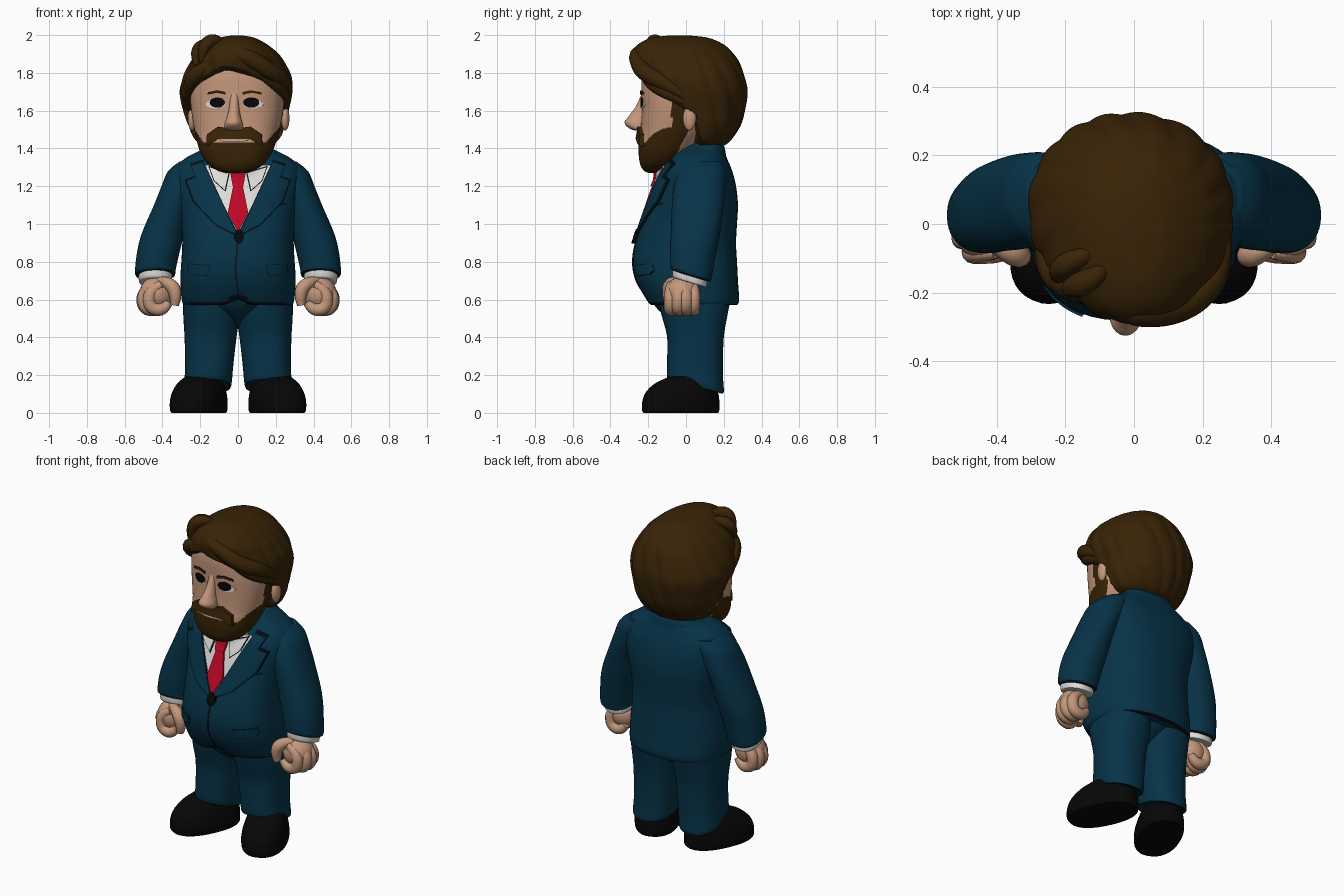
import bpy, bmesh, math
from math import sin, cos, pi, copysign
from mathutils import Vector, Matrix
from mathutils.bvhtree import BVHTree

if "Cube" in bpy.data.objects:
    bpy.data.objects.remove(bpy.data.objects["Cube"], do_unlink=True)


def material(name, r, g, b):
    m = bpy.data.materials.new(name)
    m.use_nodes = True
    m.diffuse_color = (r, g, b, 1)
    bsdf = next(n for n in m.node_tree.nodes if n.type == "BSDF_PRINCIPLED")
    bsdf.inputs["Base Color"].default_value = (r, g, b, 1)
    bsdf.inputs["Roughness"].default_value = 0.8
    return m


SUIT = material("teal suit", 0.002, 0.033, 0.064)
SEAM = material("dark seam", 0.002, 0.005, 0.008)
SKIN = material("skin", 0.55, 0.31, 0.2)
HAIR = material("brown hair", 0.04, 0.017, 0.002)
WHITE = material("white cloth", 0.74, 0.72, 0.7)
RED = material("red tie", 0.53, 0.002, 0.02)
BLACK = material("black", 0.002, 0.002, 0.002)
LIP = material("pale lip", 0.5, 0.34, 0.26)
parts = []


def finish(name, bm, *mats):
    bmesh.ops.recalc_face_normals(bm, faces=bm.faces)
    me = bpy.data.meshes.new(name)
    bm.to_mesh(me)
    bm.free()
    ob = bpy.data.objects.new(name, me)
    bpy.context.collection.objects.link(ob)
    for m in mats:
        me.materials.append(m)
    parts.append(ob)
    return ob


def loft(name, rings, mat, p=2.3, sides=40, steps=4, warp=None):
    """Smooth skin through rings of (z, x0, x1, y0, y1), rounded-box sections."""
    rows = []
    for i in range(len(rings) - 1):
        a, b, c, d = [rings[max(0, min(len(rings) - 1, i + k))] for k in (-1, 0, 1, 2)]
        for s in range(steps + (i == len(rings) - 2)):
            t = s / steps
            rows.append([B + 0.5 * t * (C - A + t * (2 * A - 5 * B + 4 * C - D + t * (3 * (B - C) + D - A)))
                         for A, B, C, D in zip(a, b, c, d)])
    bm = bmesh.new()
    grid = []
    for z, x0, x1, y0, y1 in rows:
        row = []
        for k in range(sides):
            t = 2 * pi * k / sides
            u, v = [copysign(abs(f) ** (2 / p), f) for f in (cos(t), sin(t))]
            co = Vector(((x0 + x1) / 2 + (x1 - x0) / 2 * u, (y0 + y1) / 2 + (y1 - y0) / 2 * v, z))
            row.append(bm.verts.new(warp(co) if warp else co))
        grid.append(row)
    for lo, hi in zip(grid, grid[1:]):
        for k in range(sides):
            n = (k + 1) % sides
            bm.faces.new((lo[k], lo[n], hi[n], hi[k]))
    bm.faces.new(grid[0])
    bm.faces.new(grid[-1])
    return finish(name, bm, mat)


def dark_hem(ob):
    ob.data.materials.append(SEAM)
    for f in ob.data.polygons:
        f.material_index = int(f.normal.z < -.6 and len(f.vertices) == 4)
    return ob


def ball(name, loc, size, mat):
    bm = bmesh.new()
    bmesh.ops.create_uvsphere(bm, u_segments=24, v_segments=16, radius=1)
    bmesh.ops.transform(bm, verts=bm.verts, matrix=Matrix.Translation(loc) @ Matrix.Diagonal((*size, 1)))
    return finish(name, bm, mat)


def tube(name, pts, radius, mat, tip=0.4):
    cu = bpy.data.curves.new(name, "CURVE")
    cu.dimensions = "3D"
    cu.bevel_depth, cu.bevel_resolution, cu.use_fill_caps = radius, 4, True
    sp = cu.splines.new("NURBS")
    sp.points.add(len(pts) - 1)
    for i, (q, co) in enumerate(zip(sp.points, pts)):
        q.co = (*co, 1)
        q.radius = tip if i in (0, len(pts) - 1) else 1
    sp.use_endpoint_u, sp.order_u, sp.resolution_u = True, 3, 6
    tmp = bpy.data.objects.new(name, cu)
    bpy.context.collection.objects.link(tmp)
    bpy.context.view_layer.update()
    bm = bmesh.new()
    bm.from_mesh(bpy.data.meshes.new_from_object(tmp.evaluated_get(bpy.context.evaluated_depsgraph_get())))
    bpy.data.objects.remove(tmp)
    return finish(name, bm, mat)


def plate(name, outline, mat, targets, lift):
    """Flat (x, z) outline draped on the front of the target parts."""
    trees = []
    for ob in targets:
        src = bmesh.new()
        src.from_mesh(ob.data)
        trees.append(BVHTree.FromBMesh(src))
        src.free()
    bm = bmesh.new()
    bm.faces.new([bm.verts.new((x, 0, z)) for x, z in outline])
    for axis in (0, 2):
        vals = [pt[axis // 2] for pt in outline]
        n = int((max(vals) - min(vals)) / 0.02)
        for i in range(1, n + 1):
            co, no = Vector(), Vector()
            co[axis], no[axis] = min(vals) + (max(vals) - min(vals)) * i / (n + 1), 1
            bmesh.ops.bisect_plane(bm, geom=bm.verts[:] + bm.edges[:] + bm.faces[:], plane_co=co, plane_no=no)
    for v in bm.verts:
        hits = [t.ray_cast(Vector((v.co.x, -2, v.co.z)), Vector((0, 1, 0)))[0] for t in trees]
        v.co.y = min([h.y for h in hits if h] or [0]) - lift
    ext = bmesh.ops.extrude_face_region(bm, geom=bm.faces[:])
    for v in ext["geom"]:
        if isinstance(v, bmesh.types.BMVert):
            v.co.y += lift + 0.002
    return finish(name, bm, mat)


def grown(pts, f):
    cx, cz = [sum(q[i] for q in pts) / len(pts) for i in (0, 1)]
    return [(cx + (x - cx) * f, cz + (z - cz) * f) for x, z in pts]


def oval(cx, cz, rx, rz):
    return [(cx + rx * cos(k * pi / 8), cz + rz * sin(k * pi / 8)) for k in range(16)]


def mirror(*obs):
    for ob in obs:
        bm = bmesh.new()
        bm.from_mesh(ob.data)
        bmesh.ops.scale(bm, vec=(-1, 1, 1), verts=bm.verts)
        finish(ob.name.replace("left", "right"), bm, *ob.data.materials)


# Jacket with a cutaway front hem, shirt and neck
def cutaway(co):
    if co.y < 0 and co.z < .68:
        co.z += .03 * max(0, 1 - abs(co.x) / .08) * (.68 - co.z) / .11
    return co


jacket = dark_hem(loft("jacket", [
    (.57, -.27, .27, -.17, .25), (.585, -.295, .295, -.205, .28), (.7, -.305, .305, -.265, .275),
    (.8, -.3, .3, -.283, .27), (.9, -.295, .295, -.268, .265), (1.0, -.3, .3, -.235, .27),
    (1.1, -.315, .315, -.2, .275), (1.2, -.335, .335, -.165, .265), (1.28, -.335, .335, -.13, .245),
    (1.34, -.29, .29, -.095, .22), (1.39, -.2, .2, -.06, .2), (1.43, -.11, .11, -.03, .17)],
    SUIT, 2.5, 56, warp=cutaway))
loft("jacket_collar", [(1.34, -.23, .23, -.03, .216), (1.4, -.18, .18, .0, .205), (1.43, -.15, .15, .02, .19)], SUIT)
shirt = loft("shirt_collar", [(1.22, -.15, .15, -.15, .1), (1.3, -.17, .17, -.145, .1),
                              (1.36, -.155, .155, -.125, .1), (1.42, -.13, .13, -.1, .1)], WHITE)
loft("neck", [(1.3, -.12, .12, -.09, .12), (1.5, -.12, .12, -.09, .12)], SKIN)
body = [jacket, shirt]
plate("shirt_front", [(-.18, 1.31), (0, .95), (.18, 1.31)], WHITE, body, .005)
tie = [(0, .955), (.054, 1.06), (.026, 1.2), (.042, 1.28), (-.042, 1.28), (-.026, 1.2), (-.054, 1.06)]
plate("tie", tie, RED, body, .016)
plate("tie_knot", [(.028, 1.2), (.043, 1.285), (-.043, 1.285), (-.028, 1.2)], RED, body, .024)
flap = [(.05, 1.27), (.07, 1.18), (.125, 1.23), (.15, 1.3)]
lapel = [(0, .94), (.06, 1.06), (.125, 1.2), (.185, 1.33), (.25, 1.31), (.225, 1.25),
         (.275, 1.23), (.235, 1.12), (.12, 1.0)]
pocket = [(.15, .78), (.26, .79), (.265, .75), (.25, .735), (.165, .725)]
mirror(plate("left_collar_flap", flap, WHITE, body, .014),
       plate("left_collar_edge", grown(flap, 1.15), SEAM, body, .008),
       plate("left_lapel", lapel, SUIT, body, .016),
       plate("left_lapel_edge", grown(lapel, 1.06), SEAM, body, .008),
       plate("left_pocket_flap", pocket, SUIT, body, .01),
       plate("left_pocket_edge", grown(pocket, 1.06), SEAM, body, .003))
plate("chest_pocket", [(.17, 1.085), (.26, 1.105), (.26, 1.113), (.17, 1.093)], SEAM, body, .003)
plate("front_seam", [(-.004, .93), (-.018, .75), (.0, .62), (.007, .62), (-.01, .75), (.004, .93)], SEAM, body, .003)
plate("button", oval(.005, .935, .026, .038), BLACK, body, .021)


# Sleeves, cuffs and fists
def sleeve_hem(co):
    co.z -= (co.y - .02) * .3 * max(0, min(1, (1 - co.z) / .25))
    return co


arm = [dark_hem(loft("left_sleeve", [
    (.725, .35, .53, -.065, .12), (.735, .333, .543, -.082, .132), (.76, .33, .545, -.085, .138),
    (.85, .31, .535, -.085, .155), (.95, .285, .51, -.08, .178), (1.1, .25, .445, -.075, .2),
    (1.2, .2, .405, -.065, .208), (1.28, .16, .37, -.04, .208), (1.33, .15, .31, .0, .19)],
    SUIT, 2.2, warp=sleeve_hem)),
    loft("left_cuff", [(.69, .365, .51, -.06, .095), (.7, .35, .525, -.072, .11), (.78, .35, .525, -.07, .11)],
         WHITE, warp=sleeve_hem),
    ball("left_palm", (.432, -.02, .63), (.09, .088, .092), SKIN),
    tube("left_thumb", [(.42, -.05, .7), (.36, -.085, .69), (.325, -.095, .63), (.335, -.09, .57)], .036, SKIN, .6)]
for i, dx in enumerate((-.035, -.005, 0, -.015)):
    y = -.082 + i * .041
    arm.append(tube(f"left_finger_{i + 1}", [(.44 + dx, y, .68), (.503 + dx, y, .65), (.505 + dx, y, .555),
                                             (.43 + dx, y, .54), (.4 + dx, y, .585)], .034, SKIN, .6))
mirror(*arm)


# Trousers and shoes
def trouser_hem(co):
    co.z -= (co.y - .05) * .26 * max(0, min(1, (.4 - co.z) / .2))
    return co


def shoe_turn(co):
    return Matrix.Rotation(math.radians(24), 3, "Z") @ co + Vector((.201, -.012, 0))


loft("hips", [(.45, -.02, .02, .0, .08), (.5, -.07, .07, -.09, .15), (.56, -.18, .18, -.16, .21),
              (.64, -.28, .28, -.2, .24)], SUIT, 2)
mirror(dark_hem(loft("left_trouser_leg", [
    (.14, .05, .265, -.08, .18), (.15, .035, .283, -.1, .2), (.25, .025, .28, -.1, .195),
    (.4, .008, .283, -.1, .2), (.52, -.01, .29, -.13, .22), (.62, -.01, .29, -.15, .24)],
    SUIT, 2.4, warp=trouser_hem)),
       loft("left_shoe", [(0, -.12, .12, -.222, .19), (.015, -.128, .128, -.23, .195),
                          (.06, -.13, .13, -.228, .195), (.11, -.122, .122, -.208, .188),
                          (.16, -.105, .105, -.15, .17), (.2, -.078, .078, -.05, .13)],
            BLACK, 2.3, warp=shoe_turn))

# Head, with the beard picked out by a jaw line and sideburns
first = len(parts)
head = loft("head", [
    (1.27, -.05, .05, -.2, -.12), (1.285, -.1, .1, -.225, -.08), (1.32, -.15, .15, -.243, -.03),
    (1.38, -.19, .19, -.25, .03), (1.44, -.21, .21, -.248, .08), (1.5, -.225, .225, -.238, .12),
    (1.6, -.243, .243, -.233, .15), (1.7, -.25, .25, -.235, .18), (1.8, -.235, .235, -.23, .18),
    (1.88, -.19, .19, -.19, .15), (1.92, -.1, .1, -.1, .08)], SKIN, 2.4, 120, 14)
head.data.materials.append(HAIR)
for f in head.data.polygons:
    x, y, z = f.center
    top = 1.66 if y > -.055 else 1.43 + max(0, abs(x) - .165) * 1.3
    f.material_index = int(z < top and y < .035 - max(0, 1.5 - z) * .55)
face = [head]
loft("nose", [(1.495, -.03, .03, -.27, -.2), (1.505, -.048, .048, -.3, -.2), (1.535, -.048, .048, -.327, -.2),
              (1.57, -.036, .036, -.305, -.2), (1.62, -.026, .026, -.268, -.2), (1.68, -.022, .022, -.24, -.2),
              (1.72, -.015, .015, -.222, -.2)], SKIN, 2, 24)
plate("moustache", [(-.15, 1.41), (-.085, 1.45), (.085, 1.45), (.15, 1.41), (.145, 1.475), (.085, 1.515),
                    (0, 1.505), (-.085, 1.515), (-.145, 1.475)], HAIR, face, .02)
plate("mouth", oval(0, 1.447, .078, .014), LIP, face, .012)
brow = [(.045, 1.685), (.09, 1.695), (.145, 1.685), (.14, 1.698), (.09, 1.708), (.045, 1.699)]
mirror(plate("left_eye_white", oval(.1, 1.635, .054, .023), WHITE, face, .003),
       plate("left_eye", oval(.09, 1.643, .042, .027), BLACK, face, .006),
       plate("left_eyebrow", brow, HAIR, face, .008),
       ball("left_ear", (.248, .04, 1.56), (.022, .035, .065), SKIN))
for ob in parts[first:]:
    ob.data.transform(Matrix.Rotation(math.radians(-5), 4, "Z"))


# Hair mass: grooved, and tucked into the head below the hairline
def hair_shape(co):
    side = max(0, min(1, (.09 - co.y) / .04))
    line = 1.3 + side * (.35 + max(0, .07 - co.y) * .55 - abs(co.x + .08) * .22)
    tuck = max(0, min(1, (line - co.z) / .05))
    tuck *= tuck * (3 - 2 * tuck)
    ang = math.atan2(co.y - .03, co.x)
    groove = .03 * (abs(sin(8 * ang + 9 * co.z + .6 * sin(3 * ang))) - .7) * min(1, (2.0 - co.z) * 6)
    k = (1 + groove) * (1 - .4 * tuck)
    return Vector((co.x * k, .03 + (co.y - .03) * k, co.z))


loft("hair", [
    (1.41, -.13, .13, .0, .19), (1.44, -.22, .21, -.1, .235), (1.52, -.265, .25, -.15, .287),
    (1.6, -.288, .268, -.2, .31), (1.7, -.308, .288, -.24, .325), (1.78, -.29, .283, -.27, .31),
    (1.85, -.255, .25, -.287, .285), (1.9, -.218, .215, -.287, .252), (1.95, -.165, .155, -.255, .2),
    (1.985, -.1, .09, -.185, .12), (1.997, -.04, .03, -.1, .03)], HAIR, 2.1, 160, 8, hair_shape)

# Loose locks and the tuft over the brow
for name, r, pts in (
    ("brow_lock", .045, [(-.13, -.2, 1.87), (-.03, -.25, 1.91), (.08, -.26, 1.87), (.18, -.225, 1.8),
                         (.255, -.12, 1.75), (.26, .02, 1.66)]),
    ("left_lock", .04, [(.06, -.22, 1.83), (.16, -.215, 1.78), (.245, -.12, 1.7), (.255, .0, 1.64)]),
    ("right_lock", .045, [(-.1, -.22, 1.86), (-.2, -.19, 1.82), (-.26, -.09, 1.73), (-.262, .03, 1.63)]),
    ("tuft_front", .036, [(-.07, -.12, 1.95), (-.12, -.16, 1.985), (-.19, -.19, 1.94), (-.19, -.19, 1.86)]),
    ("tuft_back", .034, [(-.1, -.08, 1.94), (-.17, -.1, 1.96), (-.23, -.14, 1.91), (-.22, -.16, 1.84)]),
):
    tube(name, pts, r, HAIR)

# Smooth shading with crisp edges
bpy.ops.object.select_all(action="DESELECT")
for ob in parts:
    ob.select_set(True)
bpy.context.view_layer.objects.active = jacket
bpy.ops.object.shade_smooth_by_angle(angle=math.radians(40))
